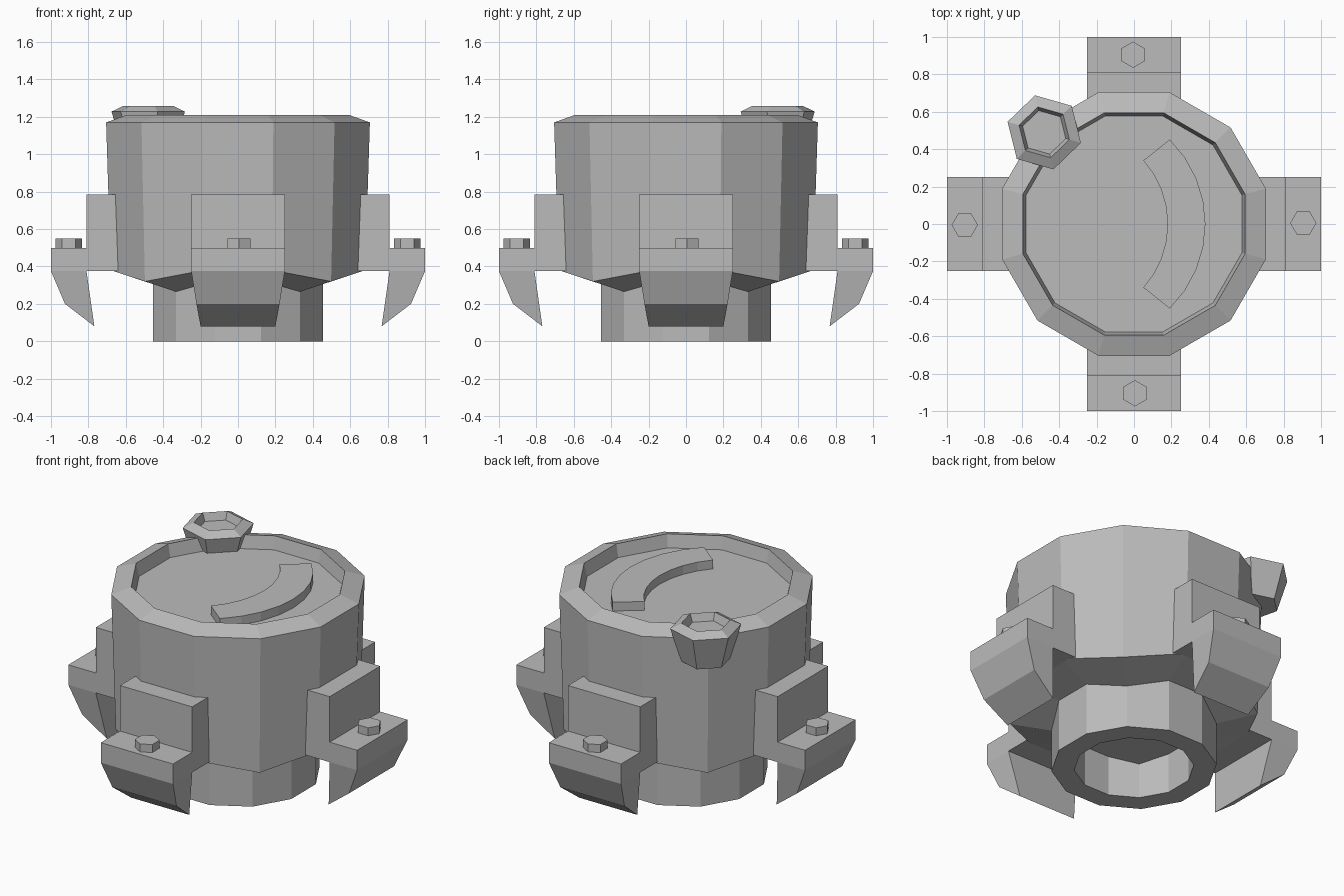
import bpy, bmesh, math
from mathutils import Matrix

old = bpy.data.objects.get("Cube")
if old:
    bpy.data.objects.remove(old, do_unlink=True)

grey = bpy.data.materials.new("plain_grey")
grey.use_nodes = True
GREY = (0.5, 0.5, 0.5, 1)
grey.diffuse_color = GREY
grey.node_tree.nodes["Principled BSDF"].inputs["Base Color"].default_value = GREY


def loft(name, rings, matrix=Matrix()):
    """Join rings of points with quads and close both ends."""
    bm = bmesh.new()
    loops = [[bm.verts.new(p) for p in ring] for ring in rings]
    count = len(loops[0])
    for a, b in zip(loops, loops[1:]):
        for i in range(count):
            j = (i + 1) % count
            bm.faces.new((a[i], a[j], b[j], b[i]))
    bm.faces.new(loops[0])
    bm.faces.new(loops[-1])
    bmesh.ops.recalc_face_normals(bm, faces=bm.faces)
    bm.transform(matrix)
    mesh = bpy.data.meshes.new(name)
    bm.to_mesh(mesh)
    bm.free()
    mesh.materials.append(grey)
    obj = bpy.data.objects.new(name, mesh)
    bpy.context.collection.objects.link(obj)
    return obj


def ring(radius, z, sides, start, drop=0):
    """Regular polygon; drop lowers the four diagonal corners."""
    points = []
    for i in range(sides):
        a = math.radians(start + 360 * i / sides)
        diagonal = abs(math.sin(2 * a)) > 0.99
        points.append((radius * math.cos(a), radius * math.sin(a), z - drop * diagonal))
    return points


# Twelve-sided body: hollow neck, sloped underside, chamfered rim, sunken lid
profile = [(0.34, 0.25, 0.03), (0.34, 0, 0), (0.47, 0, 0), (0.47, 0.325, 0.06),
           (0.704, 0.38, 0.06), (0.73, 1.17, 0), (0.615, 1.21, 0), (0.597, 1.13, 0)]
loft("body", [ring(r, z, 12, 15, d) for r, z, d in profile])

# Raised crescent on the lid
STEPS = 8
outline = []
for centre, radius, half, order in ((-0.248, 0.63, 45.8, 1), (-0.33, 0.51, 41.8, -1)):
    for i in range(STEPS + 1):
        a = math.radians(half * order * (2 * i / STEPS - 1))
        outline.append((centre + radius * math.cos(a), radius * math.sin(a)))
loft("lid_crescent", [[(x, y, z) for x, y in outline] for z in (1.12, 1.185)])

# Flared hexagonal filler cap with a socket
cap = [(0.14, 1.02), (0.204, 1.228), (0.14, 1.258), (0.12, 1.21)]
loft("filler_cap", [ring(r, z, 6, 44) for r, z in cap],
     Matrix.Translation((-0.48, 0.49, 0)))

# Four brackets, each with a clip plate, a hooked foot and a bolt
plate = [(0.6, 0.375), (0.6, 0.785), (0.81, 0.785), (0.81, 0.5), (1, 0.5), (1, 0.375)]
foot = [(0.81, 0.375, 0.25), (1, 0.375, 0.25), (0.925, 0.2, 0.222), (0.768, 0.08, 0.2)]
for side, angle in (("left", 0), ("back", 90), ("right", 180), ("front", 270)):
    turn = Matrix.Rotation(math.radians(angle), 4, "Z")
    loft(side + "_bracket", [[(r, y, z) for r, z in plate] for y in (-0.25, 0.25)], turn)
    loft(side + "_foot", [[(r, s * w, z) for r, z, w in foot] for s in (-1, 1)], turn)
    loft(side + "_bolt", [ring(0.07, z, 6, 0) for z in (0.49, 0.55)],
         turn @ Matrix.Translation((0.905, 0.005, 0)))
